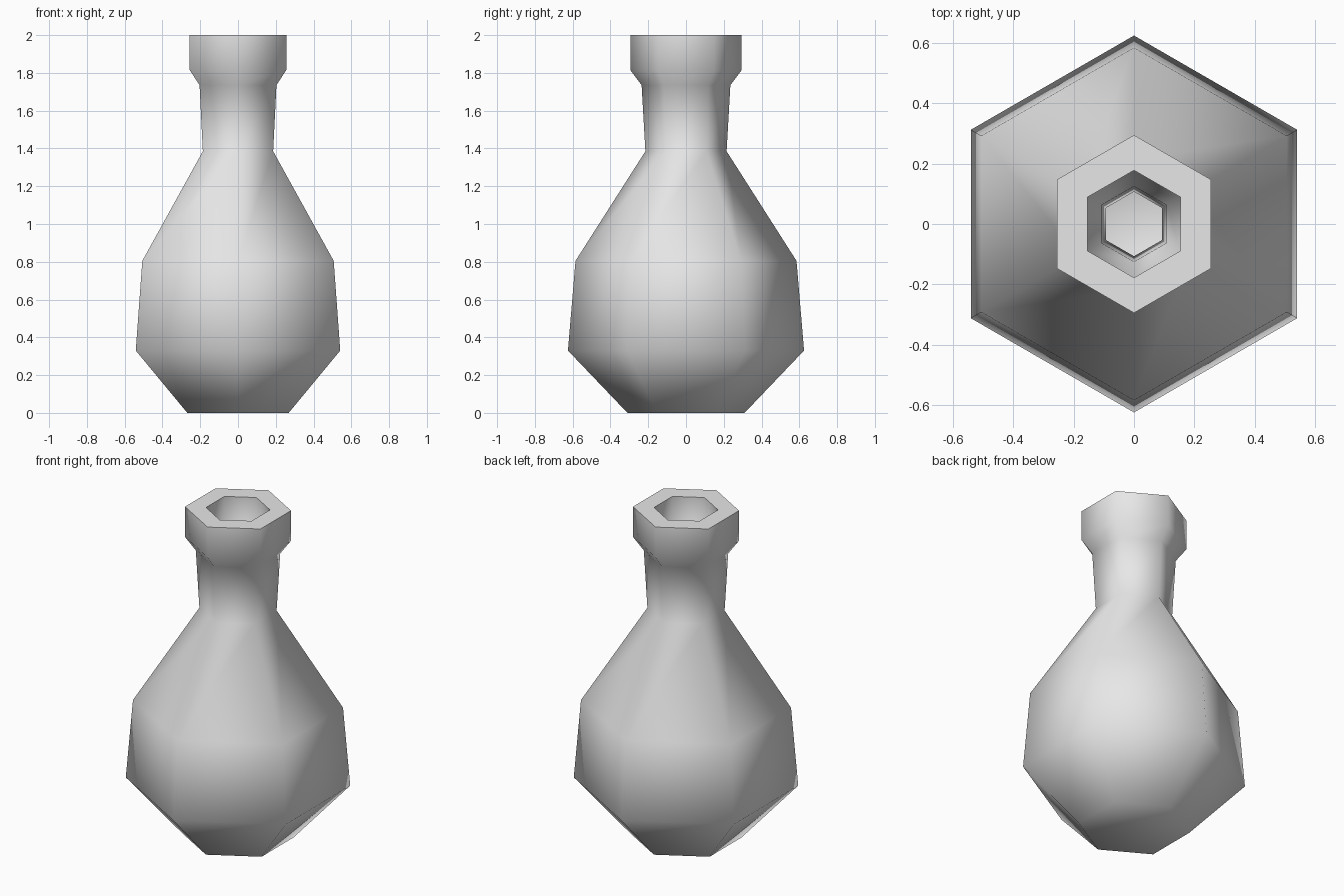
import bpy
import bmesh
from math import sin, cos, pi, radians

cube = bpy.data.objects.get("Cube")
if cube:
    bpy.data.objects.remove(cube)

SIDES = 6

# Plain grey material
grey = bpy.data.materials.new("light_grey")
grey.use_nodes = True
colour = (0.8, 0.8, 0.8, 1)
grey.diffuse_color = colour
grey.node_tree.nodes["Principled BSDF"].inputs["Base Color"].default_value = colour

# Wall profile as (corner radius, height): up the outside, down the inside
outside = [(0.31, 0), (0.625, 0.33), (0.585, 0.805), (0.215, 1.385),
           (0.235, 1.735), (0.295, 1.815), (0.295, 2)]
inside = [(0.178, 2), (0.178, 1.85), (0.125, 1.77), (0.107, 1.36),
          (0.48, 0.77), (0.51, 0.37), (0.26, 0.1)]


def ring(bm, radius, height):
    angles = [pi / 2 + 2 * pi * i / SIDES for i in range(SIDES)]
    return [bm.verts.new((radius * cos(a), radius * sin(a), height)) for a in angles]


# Hollow six-sided bottle: rings joined by quads, closed by a base and inner floor
bm = bmesh.new()
rings = [ring(bm, r, z) for r, z in outside + inside]
for low, high in zip(rings, rings[1:]):
    for i in range(SIDES):
        j = (i + 1) % SIDES
        bm.faces.new((low[i], low[j], high[j], high[i]))
bm.faces.new(rings[0][::-1])
bm.faces.new(rings[-1])
bmesh.ops.recalc_face_normals(bm, faces=bm.faces)

mesh = bpy.data.meshes.new("bottle")
bm.to_mesh(mesh)
bm.free()
mesh.materials.append(grey)
bottle = bpy.data.objects.new("bottle", mesh)
bpy.context.collection.objects.link(bottle)

# Soft sides with a crisp rim
bpy.ops.object.select_all(action="DESELECT")
bottle.select_set(True)
bpy.context.view_layer.objects.active = bottle
bpy.ops.object.shade_smooth_by_angle(angle=radians(65))
